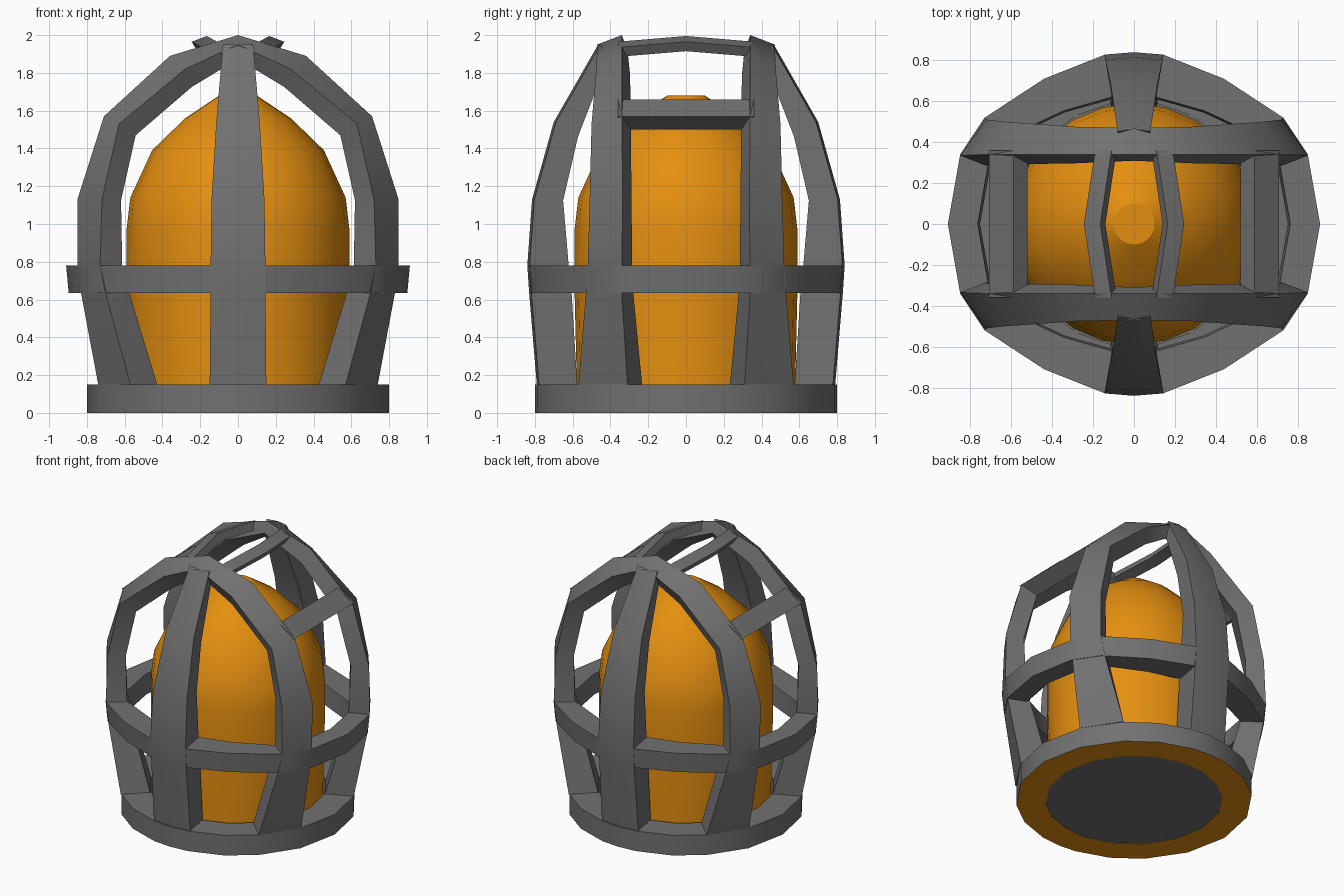
import bpy, bmesh
from math import sin, cos, radians
from mathutils import Vector

if "Cube" in bpy.data.objects:
    bpy.data.objects.remove(bpy.data.objects["Cube"], do_unlink=True)


def make_material(name, colour):
    mat = bpy.data.materials.new(name)
    mat.use_nodes = True
    mat.diffuse_color = (*colour, 1)
    mat.node_tree.nodes["Principled BSDF"].inputs["Base Color"].default_value = (*colour, 1)
    return mat


grey = make_material("cage grey", (0.165, 0.165, 0.165))
orange = make_material("lamp orange", (0.78, 0.275, 0.005))


def finish(name, bm, materials, mirror=""):
    """Turn a bmesh into a named object, optionally mirrored across axes."""
    bmesh.ops.recalc_face_normals(bm, faces=bm.faces)
    mesh = bpy.data.meshes.new(name)
    bm.to_mesh(mesh)
    bm.free()
    obj = bpy.data.objects.new(name, mesh)
    bpy.context.scene.collection.objects.link(obj)
    for mat in materials:
        mesh.materials.append(mat)
    bpy.ops.object.select_all(action="DESELECT")
    obj.select_set(True)
    bpy.context.view_layer.objects.active = obj
    bpy.ops.object.shade_smooth_by_angle(angle=radians(30))
    if mirror:
        mod = obj.modifiers.new("mirror", "MIRROR")
        mod.use_axis = ("x" in mirror, "y" in mirror, False)
        mod.merge_threshold = 0.002
    return obj


def loft(sections, cap_start=False, cap_end=False):
    """Join closed cross-sections into a tube."""
    bm = bmesh.new()
    rings = [[bm.verts.new(p) for p in section] for section in sections]
    for a, b in zip(rings, rings[1:]):
        for i in range(len(a)):
            j = (i + 1) % len(a)
            bm.faces.new((a[i], a[j], b[j], b[i]))
    if cap_start:
        bm.faces.new(rings[0])
    if cap_end:
        bm.faces.new(rings[-1])
    return bm


def inward(point, scale):
    """Pull an outer point toward the cage's core to get its inner partner."""
    core = Vector((0, 0, min(point[2], 1.1)))
    return core + (Vector(point) - core) * scale


def thick(outer, scale):
    return list(outer) + [inward(p, scale) for p in reversed(outer)]


# Base collar: grey, with an orange underside
sections = []
for angle in (0, 23, 45, 62, 80, 90):
    x, y = cos(radians(angle)), sin(radians(angle))
    sections.append([(x * r, y * r, z) for r, z in ((0.8, 0), (0.8, 0.15), (0.6, 0.15), (0.6, 0))])
collar = finish("base_collar", loft(sections), [grey, orange], "xy")
for face in collar.data.polygons:
    if face.normal.z < -0.9:
        face.material_index = 1

# Floor plate closing the collar
bm = bmesh.new()
bmesh.ops.create_circle(bm, cap_ends=True, segments=20, radius=0.605)
bmesh.ops.translate(bm, verts=bm.verts, vec=(0, 0, 0.003))
bmesh.ops.reverse_faces(bm, faces=bm.faces)
finish("floor_plate", bm, [grey])

# Glowing dome inside the cage
bm = bmesh.new()
profile = [(0.575, 0.02), (0.59, 0.65), (0.59, 0.97), (0.57, 1.14), (0.455, 1.39),
           (0.28, 1.56), (0.1, 1.68), (0, 1.68)]
verts = [bm.verts.new((r, 0, z)) for r, z in profile]
edges = [bm.edges.new(pair) for pair in zip(verts, verts[1:])]
bmesh.ops.spin(bm, geom=verts + edges, cent=(0, 0, 0), axis=(0, 0, 1),
               angle=radians(360), steps=24)
bmesh.ops.remove_doubles(bm, verts=bm.verts, dist=0.001)
finish("lamp_dome", bm, [orange])

# Two arches: a quarter of each pair, mirrored both ways
arch = [
    ((0.74, 0.31, 0.15), (0.57, 0.57, 0.15), 0.75),
    ((0.83, 0.34, 0.63), (0.70, 0.53, 0.63), 0.82),
    ((0.85, 0.34, 0.78), (0.73, 0.52, 0.78), 0.84),
    ((0.85, 0.335, 1.13), (0.72, 0.51, 1.13), 0.86),
    ((0.71, 0.34, 1.57), (0.63, 0.50, 1.53), 0.86),
    ((0.36, 0.34, 1.89), (0.28, 0.475, 1.82), 0.87),
    ((0, 0.34, 2.0), (0, 0.47, 1.95), 0.91),
]
sections = [thick((a, b), s) for a, b, s in arch]
finish("arch_ribs", loft(sections, cap_start=True), [grey], "xy")

# Centre ribs on front and back, meeting the arches at the top
rib = [(0.15, 0.15, 0.79, 0.74), (0.145, 0.63, 0.83, 0.74), (0.145, 0.78, 0.84, 0.75),
       (0.14, 1.13, 0.815, 0.81), (0.115, 1.54, 0.7, 0.83), (0.08, 1.95, 0.465, 0.91)]
sections = [thick(((-w, y - 0.012, z), (0, y, z), (w, y - 0.012, z)), s) for w, z, y, s in rib]
finish("centre_ribs", loft(sections, True, True), [grey], "y")

# Middle hoop
hoop = [(0.91, 0, 0.84), (0.85, 0.34, 0.84), (0.73, 0.52, 0.83),
        (0.44, 0.71, 0.78), (0.145, 0.827, 0.75), (0, 0.84, 0.74)]
sections = [thick(((x, y, 0.78), (x * 0.985, y * 0.985, 0.635)), s) for x, y, s in hoop]
finish("middle_hoop", loft(sections), [grey], "xy")

# Straight bars linking the arches on each side
bar = ((0.71, 1.57), (0.59, 1.66), (0.52, 1.6), (0.61, 1.5))
finish("side_crossbars", loft([[(x, y, z) for x, z in bar] for y in (0, 0.36)]), [grey], "xy")

# Bowed bars at the crown
crown = ((0.05, 1.965), (-0.03, 1.995), (-0.055, 1.94), (0.02, 1.915))
sections = [[(x + shift, y, z + lift) for x, z in crown]
            for shift, y, lift in ((0.195, 0, 0), (0.14, 0.36, -0.03))]
finish("crown_crossbars", loft(sections), [grey], "xy")
